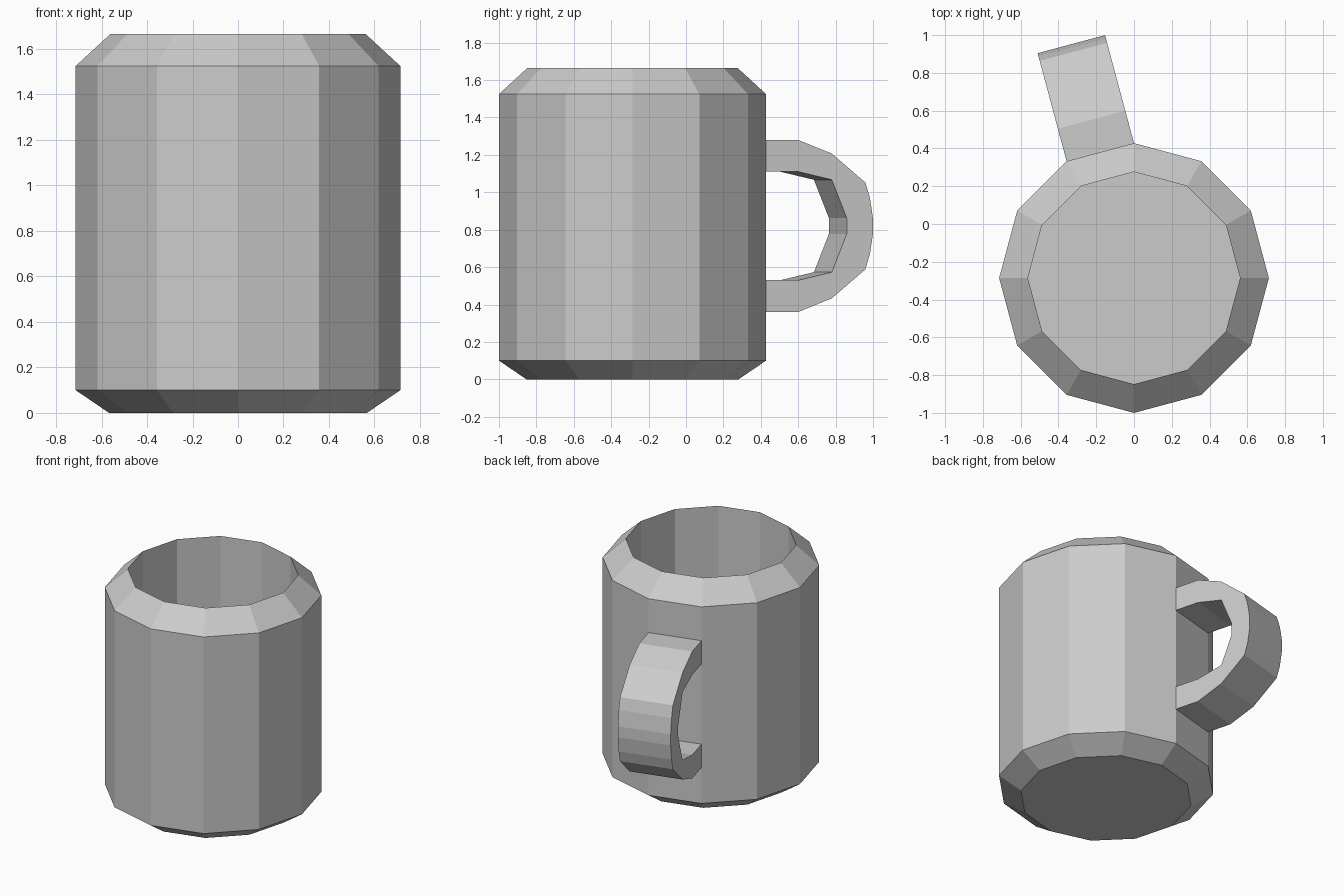
import bpy
import math
from mathutils import Vector

if "Cube" in bpy.data.objects:
    bpy.data.objects.remove(bpy.data.objects["Cube"])

SIDES = 12
CENTRE_Y = -0.286
RADIUS = 0.714


def make_object(name, verts, faces):
    mesh = bpy.data.meshes.new(name)
    mesh.from_pydata(verts, [], faces)
    mesh.update()
    obj = bpy.data.objects.new(name, mesh)
    bpy.context.collection.objects.link(obj)
    return obj


def lathe(name, profile):
    """Spin (radius, z) pairs into a faceted solid closed at both ends."""
    verts, faces = [], []
    for r, z in profile:
        for i in range(SIDES):
            a = math.tau * i / SIDES
            verts.append((r * math.cos(a), CENTRE_Y + r * math.sin(a), z))
    for k in range(len(profile) - 1):
        for i in range(SIDES):
            j = (i + 1) % SIDES
            a, b = k * SIDES, (k + 1) * SIDES
            faces.append((a + i, a + j, b + j, b + i))
    last = (len(profile) - 1) * SIDES
    faces.append(tuple(reversed(range(SIDES))))
    faces.append(tuple(range(last, last + SIDES)))
    return make_object(name, verts, faces)


# Cup: bevelled outside, sharp rim, straight inside wall and floor
lathe("cup", [(0.567, 0), (RADIUS, 0.10), (RADIUS, 1.525),
              (0.562, 1.665), (0.562, 0.10)])

# Handle: upper half outline as (distance from cup wall, z), mirrored downward
MID_Z = 0.82
outer = [(-0.01, 1.28), (0.178, 1.28), (0.364, 1.207), (0.55, 1.052),
         (0.575, 0.97), (0.592, 0.86)]
inner = [(-0.01, 1.11), (0.178, 1.11), (0.364, 1.067), (0.447, 0.862)]


def mirrored(points):
    return points + [(d, 2 * MID_Z - z) for d, z in reversed(points)]


outline = mirrored(outer) + mirrored(inner)[::-1]
count = len(outline)

# The handle spans one whole wall facet
angle = math.radians(105)
normal = Vector((math.cos(angle), math.sin(angle), 0))
edges = [Vector((RADIUS * math.cos(math.radians(a)),
                 CENTRE_Y + RADIUS * math.sin(math.radians(a)), 0))
         for a in (90, 120)]
verts = [e + normal * d + Vector((0, 0, z)) for e in edges for d, z in outline]
faces = [tuple(reversed(range(count))), tuple(range(count, 2 * count))]
for i in range(count):
    j = (i + 1) % count
    faces.append((i, j, count + j, count + i))
handle = make_object("handle", verts, faces)

# Make the handle faces point outward
import bmesh
bm = bmesh.new()
bm.from_mesh(handle.data)
bmesh.ops.recalc_face_normals(bm, faces=bm.faces)
bm.to_mesh(handle.data)
bm.free()
